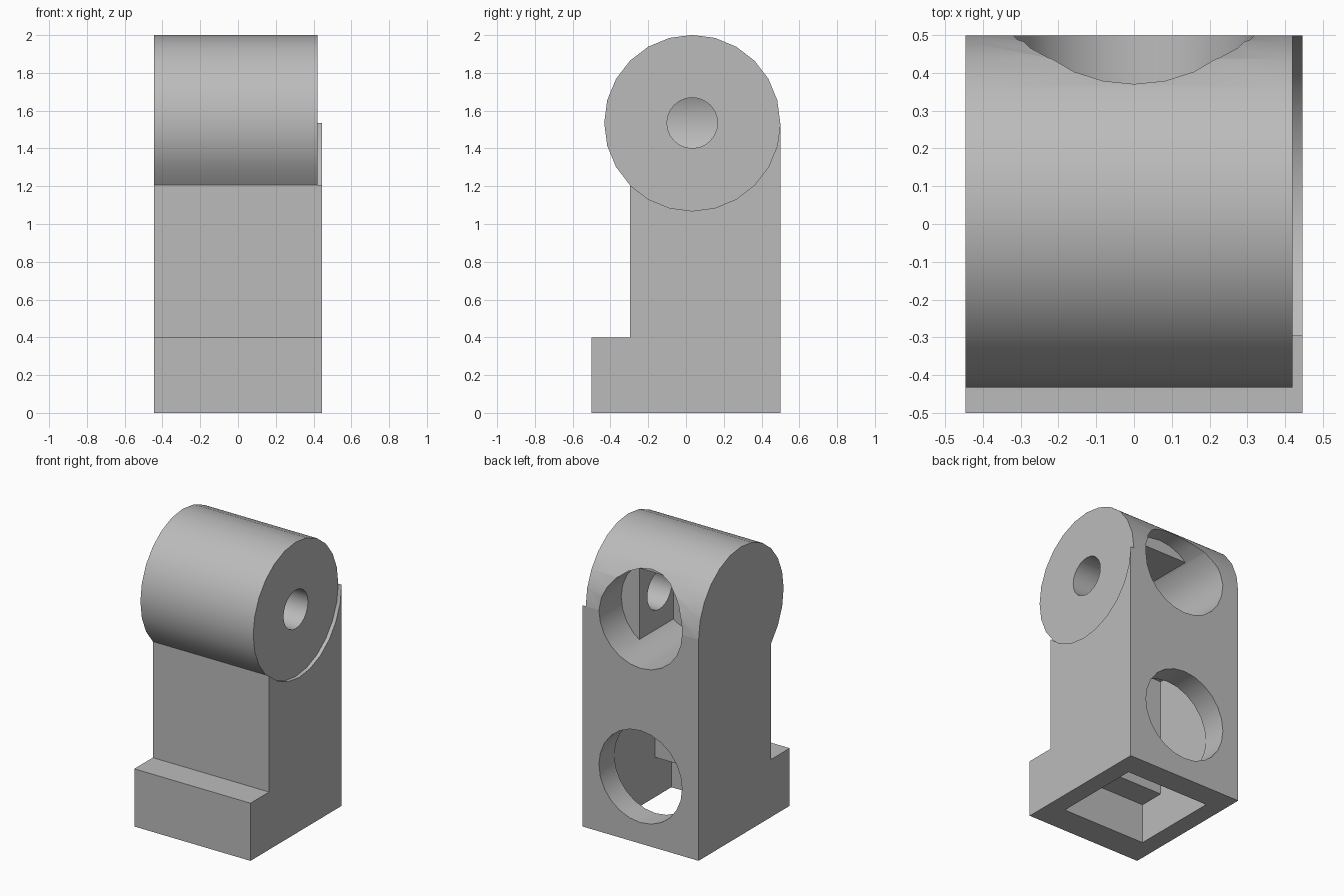
import bpy, bmesh
from math import cos, sin, radians
from mathutils import Matrix

cube = bpy.data.objects.get("Cube")
if cube:
    bpy.data.objects.remove(cube)

AXLE_Y, AXLE_Z, R = 0.033, 1.535, 0.466
HALF, SHOULDER = 0.446, 0.42
BORE = 0.319

grey = bpy.data.materials.new("light grey")
grey.use_nodes = True
grey.diffuse_color = (0.5, 0.5, 0.5, 1)
grey.node_tree.nodes["Principled BSDF"].inputs["Base Color"].default_value = (0.5, 0.5, 0.5, 1)


def make(name, bm):
    bmesh.ops.recalc_face_normals(bm, faces=bm.faces[:])
    mesh = bpy.data.meshes.new(name)
    bm.to_mesh(mesh)
    bm.free()
    mesh.materials.append(grey)
    obj = bpy.data.objects.new(name, mesh)
    bpy.context.collection.objects.link(obj)
    return obj


def extrude_yz(name, profile, x0, x1):
    bm = bmesh.new()
    face = bm.faces.new([bm.verts.new((x0, y, z)) for y, z in profile])
    out = bmesh.ops.extrude_face_region(bm, geom=[face])["geom"]
    verts = [v for v in out if isinstance(v, bmesh.types.BMVert)]
    bmesh.ops.translate(bm, verts=verts, vec=(x1 - x0, 0, 0))
    return make(name, bm)


def block(name, x0, x1, y0, y1, z0, z1):
    return extrude_yz(name, [(y0, z0), (y1, z0), (y1, z1), (y0, z1)], x0, x1)


def rod(name, radius, axis, start, end, other, z):
    bm = bmesh.new()
    bmesh.ops.create_cone(bm, cap_ends=True, segments=24, radius1=radius,
                          radius2=radius, depth=end - start)
    mid = (start + end) / 2
    pos = (mid, other, z) if axis == "X" else (other, mid, z)
    turn = Matrix.Rotation(radians(90), 4, "Y" if axis == "X" else "X")
    bmesh.ops.transform(bm, matrix=Matrix.Translation(pos) @ turn, verts=bm.verts[:])
    return make(name, bm)


def boolean(target, tool, operation):
    mod = target.modifiers.new(operation, "BOOLEAN")
    mod.operation, mod.solver, mod.object = operation, "EXACT", tool
    tool.hide_render = True
    bpy.context.view_layer.objects.active = target
    bpy.ops.object.modifier_apply(modifier=mod.name)
    bpy.data.objects.remove(tool)


def arc(start, stop, step):
    return [(AXLE_Y + R * cos(radians(a)), AXLE_Z + R * sin(radians(a)))
            for a in range(start, stop, step)]


# Leg outline with the round hip, and the side plate cut out around the hip
front_y = arc(225, 226, 15)[0][0]
foot = [(front_y, 0.4), (-0.5, 0.4), (-0.5, 0), (arc(0, 1, 1)[0][0], 0)]
leg = extrude_yz("leg", foot + arc(0, 226, 15), -HALF, SHOULDER)
side_plate = extrude_yz("side_plate", foot + arc(0, -136, -15), SHOULDER, HALF)
boolean(leg, side_plate, "UNION")

# Stepped hollow, open underneath
hollow = [(-0.3, -0.1), (0.33, -0.1), (0.33, 1.1), (-0.12, 1.1), (-0.12, 0.277), (-0.3, 0.277)]
boolean(leg, extrude_yz("hollow", hollow, -0.322, 0.322), "DIFFERENCE")

# Round sockets in the back
boolean(leg, rod("lower_socket", BORE, "Y", 0.2, 0.7, 0, 0.465), "DIFFERENCE")
boolean(leg, rod("upper_socket", BORE, "Y", -0.12, 0.7, 0, AXLE_Z), "DIFFERENCE")

# Axle boss and ceiling inside the upper socket
boolean(leg, block("axle_boss", 0.18, 0.38, -0.19, 0.255, 1.23, 1.86), "UNION")
boolean(leg, block("socket_ceiling", -0.34, 0.34, -0.19, 0.255, 1.77, 1.87), "UNION")
boolean(leg, rod("axle_hole", 0.134, "X", 0.1, 0.6, AXLE_Y, AXLE_Z), "DIFFERENCE")

# Clean seams; smooth the round faces and keep the square ones flat
bm = bmesh.new()
bm.from_mesh(leg.data)
bmesh.ops.remove_doubles(bm, verts=bm.verts[:], dist=0.0001)
bmesh.ops.dissolve_limit(bm, angle_limit=radians(0.5), verts=bm.verts[:], edges=bm.edges[:])
bm.normal_update()
for f in bm.faces:
    f.smooth = max(abs(c) for c in f.normal) < 0.999
    f.material_index = 0
for e in bm.edges:
    e.smooth = len(e.link_faces) == 2 and e.calc_face_angle(0) < radians(30) \
        and all(f.smooth for f in e.link_faces)
bm.to_mesh(leg.data)
bm.free()
